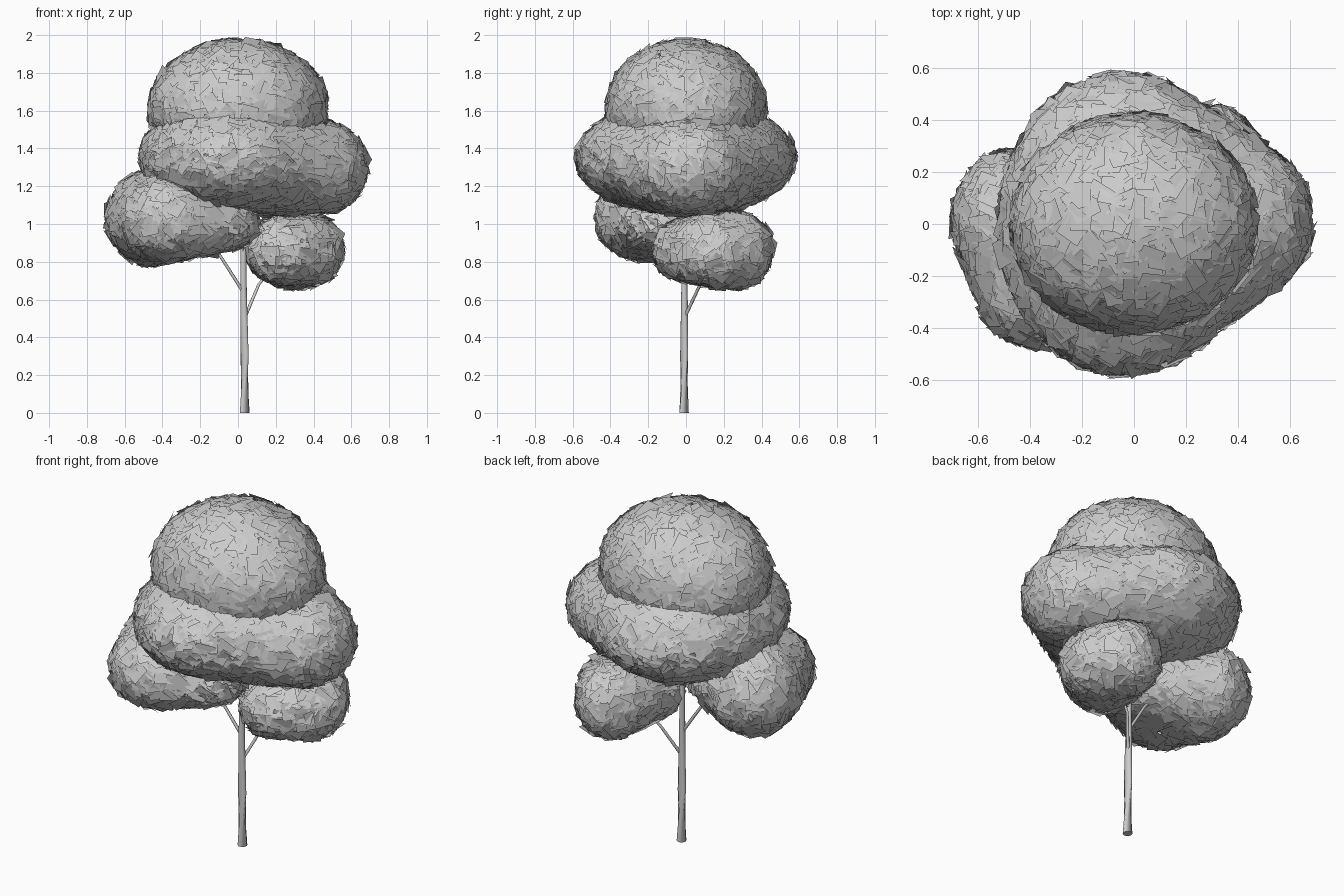
import bpy, bmesh, math, random
from mathutils import Vector, Matrix

if "Cube" in bpy.data.objects:
    bpy.data.objects.remove(bpy.data.objects["Cube"])

random.seed(7)

# Foliage clumps: each is the convex skin around a few ellipsoids (centre, radii)
CLUMPS = {
    "crown_top": [((0.0, 0.0, 1.61), (0.465, 0.415, 0.36))],
    "crown_middle": [((-0.04, 0.0, 1.35), (0.475, 0.575, 0.30)),
                     ((0.41, 0.01, 1.30), (0.27, 0.29, 0.245))],
    "lower_left_foliage": [((-0.46, 0.01, 1.03), (0.23, 0.27, 0.24)),
                           ((-0.37, -0.22, 1.03), (0.24, 0.25, 0.22)),
                           ((-0.10, -0.14, 1.00), (0.20, 0.19, 0.14))],
    "lower_right_foliage": [((0.24, 0.02, 0.86), (0.19, 0.18, 0.165)),
                            ((0.37, 0.14, 0.86), (0.18, 0.21, 0.18)),
                            ((0.29, 0.26, 0.86), (0.19, 0.19, 0.20))],
}
GOLDEN = math.pi * (3 - math.sqrt(5))
DENSITY = 650  # leaf cards per unit area


def hull(blobs, count=400):
    """Convex skin around ellipsoids."""
    bm = bmesh.new()
    for c, r in blobs:
        for i in range(count):
            z = 1 - 2 * (i + 0.5) / count
            s = math.sqrt(1 - z * z)
            u = (s * math.cos(i * GOLDEN), s * math.sin(i * GOLDEN), z)
            bm.verts.new([c[k] + u[k] * r[k] for k in range(3)])
    bmesh.ops.convex_hull(bm, input=bm.verts)
    inner = [v for v in bm.verts if not v.link_faces]
    bmesh.ops.delete(bm, geom=inner, context='VERTS')
    bmesh.ops.triangulate(bm, faces=bm.faces)
    bmesh.ops.recalc_face_normals(bm, faces=bm.faces)
    bm.normal_update()
    return bm


def finish(name, bm):
    mesh = bpy.data.meshes.new(name)
    bm.to_mesh(mesh)
    bm.free()
    obj = bpy.data.objects.new(name, mesh)
    bpy.context.collection.objects.link(obj)
    return obj


def leaf_card(bm, p, normal, size):
    """Square card lying roughly along the surface, spun and tilted at random."""
    tilt = Vector([random.gauss(0, 0.12) for _ in range(3)])
    n = (normal + tilt).normalized()
    rot = n.to_track_quat('Z', 'Y').to_matrix() @ Matrix.Rotation(random.uniform(0, math.tau), 3, 'Z')
    h = size / 2
    bm.faces.new([bm.verts.new(p + rot @ Vector((x, y, 0)))
                  for x, y in ((-h, -h), (h, -h), (h, h), (-h, h))])


# Leaf cards spread evenly over the skin of every clump
for name, blobs in CLUMPS.items():
    skin = hull(blobs)
    bm, normals, carry = bmesh.new(), [], 0.0
    for f in skin.faces:
        carry += f.calc_area() * DENSITY
        while carry >= 1:
            carry -= 1
            a, b = sorted((random.random(), random.random()))
            v0, v1, v2 = (v.co for v in f.verts)
            p = v0 * a + v1 * (b - a) + v2 * (1 - b)
            n = sum((v.normal for v in f.verts), Vector()).normalized()
            leaf_card(bm, p + n * random.uniform(-0.006, 0.01), n, random.uniform(0.08, 0.11))
            normals += [n] * 4
    skin.free()
    # soft shading across the cards: normals follow the clump
    mesh = finish(name, bm).data
    mesh.shade_smooth()
    mesh.normals_split_custom_set_from_vertices(normals)


def limb(name, path, sides=10):
    """Tapered tube through (point, radius) pairs."""
    bm = bmesh.new()
    rings = []
    for i, (p, rad) in enumerate(path):
        d = Vector(path[min(i + 1, len(path) - 1)][0]) - Vector(path[max(i - 1, 0)][0])
        if i == 0 and name == "trunk":
            d = Vector((0, 0, 1))
        q = d.to_track_quat('Z', 'Y')
        rings.append([bm.verts.new(Vector(p) + q @ Vector((rad * math.cos(t), rad * math.sin(t), 0)))
                      for t in (math.tau * k / sides for k in range(sides))])
    for lo, hi in zip(rings, rings[1:]):
        for k in range(sides):
            m = (k + 1) % sides
            bm.faces.new((lo[k], lo[m], hi[m], hi[k]))
    bm.faces.new(rings[0][::-1])
    bm.faces.new(rings[-1])
    for f in bm.faces:
        f.smooth = len(f.verts) == 4
    return finish(name, bm)


# Trunk and branches
limb("trunk", [((0.036, -0.01, 0), 0.026), ((0.034, -0.01, 0.3), 0.022),
               ((0.030, -0.008, 0.65), 0.017), ((0.028, -0.005, 1.2), 0.012)])
limb("branch_left", [((0.025, -0.008, 0.645), 0.009), ((-0.10, -0.03, 0.84), 0.008),
                     ((-0.28, -0.07, 1.02), 0.006)], 8)
limb("branch_right", [((0.038, -0.005, 0.51), 0.009), ((0.11, 0.075, 0.68), 0.008),
                      ((0.25, 0.13, 0.85), 0.006)], 8)
